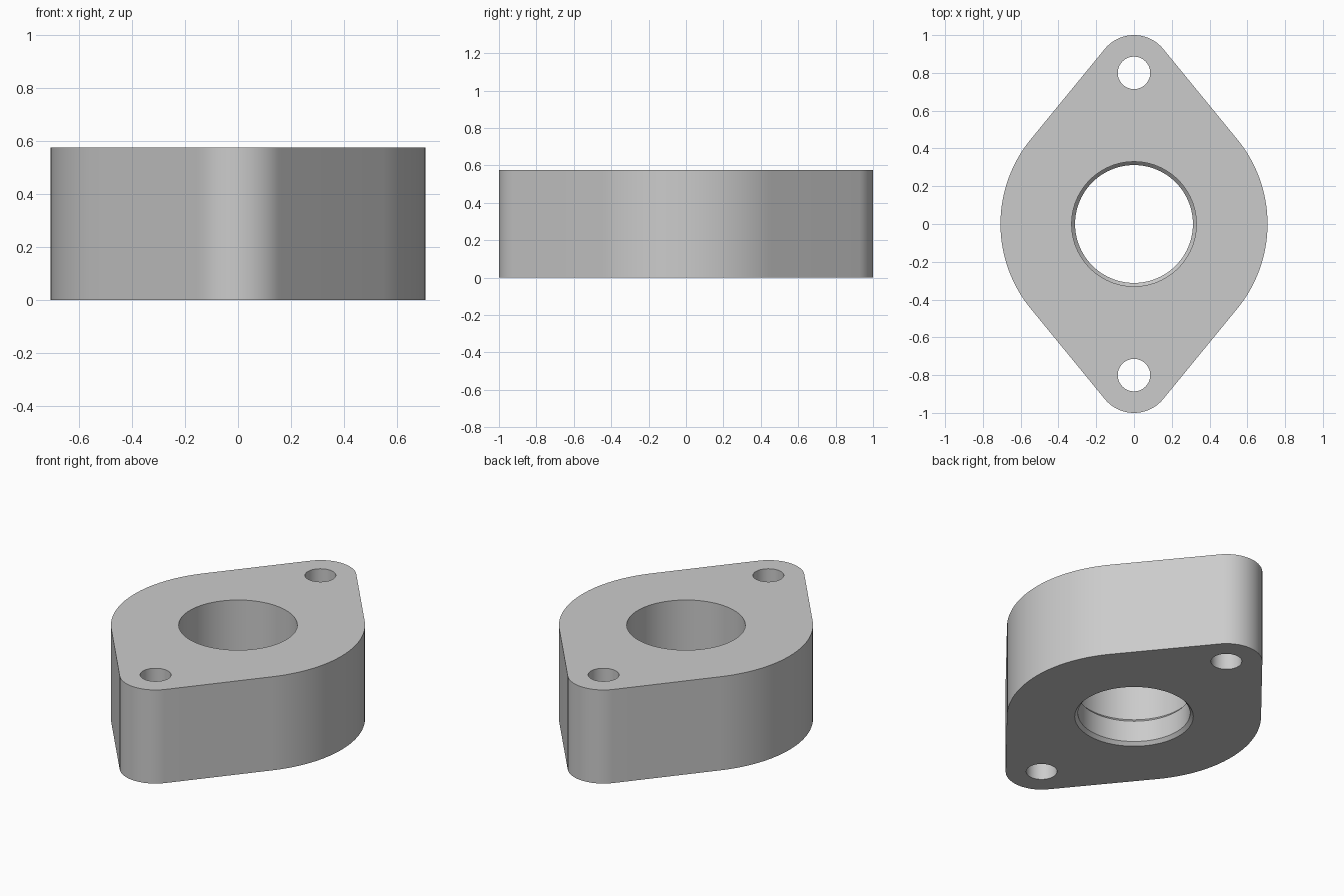
import bpy, bmesh
from math import asin, cos, sin, pi, radians

if "Cube" in bpy.data.objects:
    bpy.data.objects.remove(bpy.data.objects["Cube"], do_unlink=True)

HEIGHT = 0.575
BODY_R, END_R, BOLT_Y = 0.707, 0.2, 0.8
BOLT_R = 0.086
BORE_R, LIP_R = 0.33, 0.312
LIP_TOP, CHAMFER = 0.15, 0.02

grey = bpy.data.materials.new("plain grey")
grey.use_nodes = True
colour = (0.6, 0.6, 0.6, 1.0)
grey.diffuse_color = colour
grey.node_tree.nodes["Principled BSDF"].inputs["Base Color"].default_value = colour


def make_object(name, bm):
    bmesh.ops.recalc_face_normals(bm, faces=bm.faces)
    mesh = bpy.data.meshes.new(name)
    bm.to_mesh(mesh)
    bm.free()
    mesh.materials.append(grey)
    obj = bpy.data.objects.new(name, mesh)
    bpy.context.collection.objects.link(obj)
    return obj


def arc(cy, r, start, end, steps):
    angles = [start + (end - start) * i / steps for i in range(steps + 1)]
    return [(r * cos(a), cy + r * sin(a)) for a in angles]


def lathe(name, profile, cy=0.0, sides=96):
    """Closed solid turned about a vertical axis from (radius, z) pairs."""
    bm = bmesh.new()
    rings = [[bm.verts.new((r * cos(2 * pi * i / sides), cy + r * sin(2 * pi * i / sides), z))
              for i in range(sides)] for r, z in profile]
    for low, high in zip(rings, rings[1:]):
        for i in range(sides):
            j = (i + 1) % sides
            bm.faces.new((low[i], low[j], high[j], high[i]))
    bm.faces.new(rings[0])
    bm.faces.new(rings[-1])
    return make_object(name, bm)


# Flange body: a large round joined by tangents to two small rounded ends
t = asin((BODY_R - END_R) / BOLT_Y)
outline = (arc(0, BODY_R, -t, t, 32) + arc(BOLT_Y, END_R, t, pi - t, 32)
           + arc(0, BODY_R, pi - t, pi + t, 32) + arc(-BOLT_Y, END_R, pi + t, 2 * pi - t, 32))
bm = bmesh.new()
base = bm.faces.new([bm.verts.new((x, y, 0)) for x, y in outline])
extruded = bmesh.ops.extrude_face_region(bm, geom=[base], use_keep_orig=True)
top = [v for v in extruded["geom"] if isinstance(v, bmesh.types.BMVert)]
bmesh.ops.translate(bm, verts=top, vec=(0, 0, HEIGHT))
body = make_object("flange_body", bm)

# Centre bore with a narrower lip, chamfered on both sides
over = 0.1
cutters = [lathe("bore_cutter", [
    (BORE_R + over, -over), (BORE_R, 0), (LIP_R, CHAMFER), (LIP_R, LIP_TOP),
    (BORE_R, LIP_TOP + CHAMFER), (BORE_R, HEIGHT + over)])]

# Bolt holes
for label, side in (("front", -1), ("back", 1)):
    cutters.append(lathe(label + "_bolt_cutter",
                         [(BOLT_R, -over), (BOLT_R, HEIGHT + over)], side * BOLT_Y, 48))

# Cut the holes and remove the helpers
bpy.ops.object.select_all(action="DESELECT")
body.select_set(True)
bpy.context.view_layer.objects.active = body
for cutter in cutters:
    cutter.hide_render = True
    mod = body.modifiers.new(cutter.name, "BOOLEAN")
    mod.operation = "DIFFERENCE"
    mod.solver = "EXACT"
    mod.object = cutter
    bpy.ops.object.modifier_apply(modifier=mod.name)
    bpy.data.objects.remove(cutter, do_unlink=True)

bpy.ops.object.shade_smooth_by_angle(angle=radians(30))
